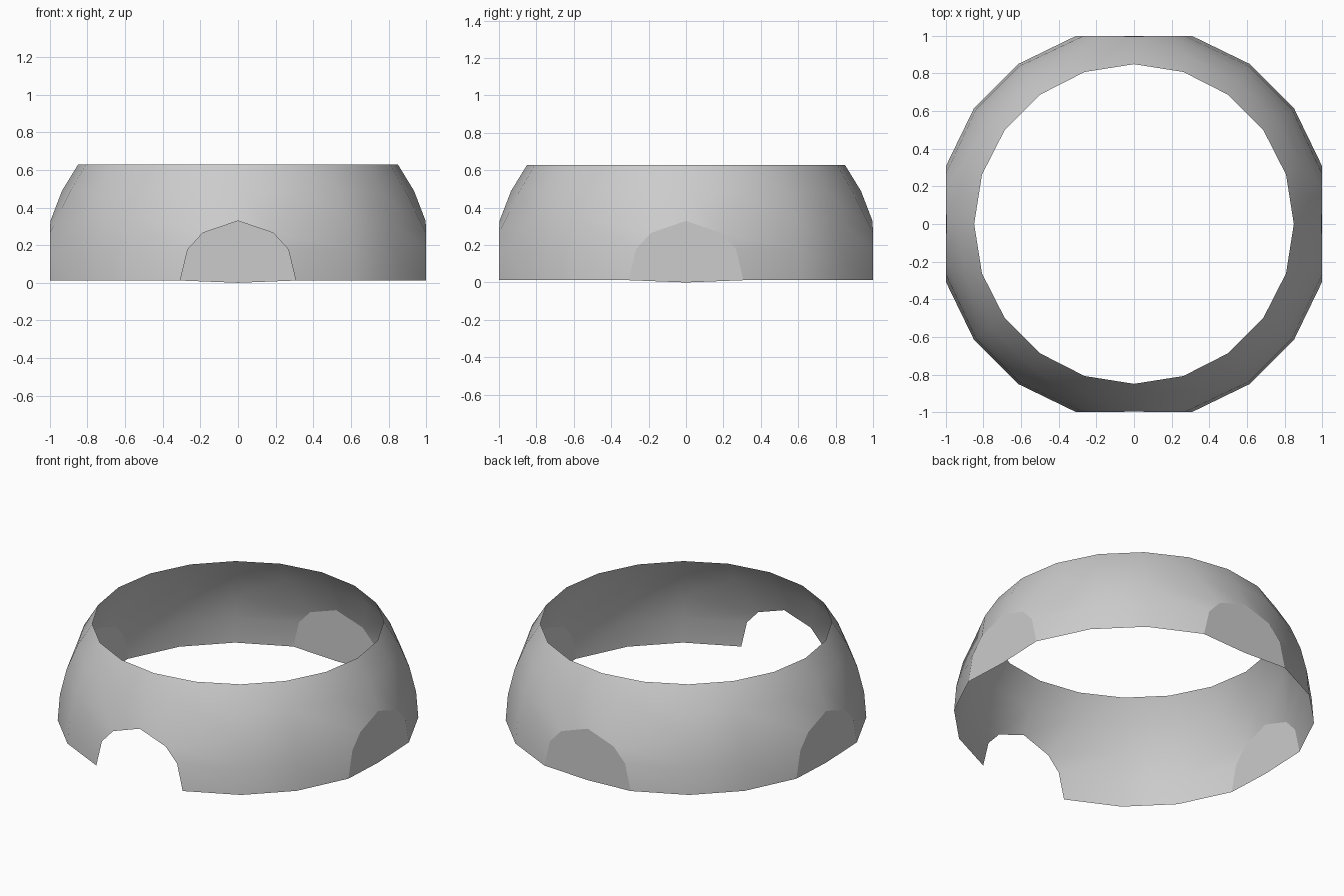
import bpy, bmesh, math
from mathutils import Vector, Matrix

cube = bpy.data.objects.get("Cube")
if cube:
    bpy.data.objects.remove(cube, do_unlink=True)

RADIUS, BASE, STEP = 1.05, 0.012, math.radians(18)
# Half outline of an arch: sideways, distance from centre, height
ARCH = [(0.307, 1.0, 0.0), (0.267, 1.0, 0.166), (0.187, 1.0, 0.253), (0.0, 0.997, 0.317)]

grey = bpy.data.materials.new("light_grey")
grey.diffuse_color = (0.6, 0.6, 0.6, 1)
grey.use_nodes = True
grey.node_tree.nodes["Principled BSDF"].inputs["Base Color"].default_value = (0.6, 0.6, 0.6, 1)


def add_object(name, bm, smooth):
    mesh = bpy.data.meshes.new(name)
    for face in bm.faces:
        face.smooth = smooth
    bm.to_mesh(mesh)
    bm.free()
    mesh.materials.append(grey)
    obj = bpy.data.objects.new(name, mesh)
    obj.location.z = BASE
    bpy.context.collection.objects.link(obj)
    return obj


def on_sphere(turn, rise):
    """Point on the sphere, turned from the front by whole segments."""
    a, e = turn * STEP, rise * STEP / 2
    return Vector((math.sin(a) * math.cos(e), -math.cos(a) * math.cos(e), math.sin(e))) * RADIUS


# Dome band: a slice of a sphere
bm = bmesh.new()
bmesh.ops.create_uvsphere(bm, u_segments=20, v_segments=20, radius=RADIUS)
top = RADIUS * math.sin(2 * STEP)
bmesh.ops.delete(bm, geom=[v for v in bm.verts if not -0.01 < v.co.z < top + 0.01], context="VERTS")


def nearest(point):
    return min(bm.verts, key=lambda v: (v.co - point).length)


# Four arched openings, with the surrounding points drawn into an arch
removed, moved = [], []
for quarter in range(4):
    spin = Matrix.Rotation(quarter * math.pi / 2, 3, "Z")
    removed += [nearest(spin @ on_sphere(0, rise)) for rise in (0, 1)]
    for side in (-1, 1):
        for (x, y, z), (turn, rise) in zip(ARCH, [(1, 0), (1, 1), (1, 2), (0, 2)]):
            moved.append((nearest(spin @ on_sphere(side * turn, rise)), spin @ Vector((side * x, -y, z))))
for vert, place in moved:
    vert.co = place
bmesh.ops.delete(bm, geom=removed, context="VERTS")
add_object("dome_band", bm, True)

# Flat panels closing every opening but the front one
for quarter, name in ((1, "left_panel"), (2, "back_panel"), (3, "right_panel")):
    bm = bmesh.new()
    outline = [(-x, y, z) for x, y, z in ARCH] + ARCH[-2::-1] + [(0, 1.0, -BASE)]
    spin = Matrix.Rotation(quarter * math.pi / 2, 3, "Z")
    bm.faces.new([bm.verts.new(spin @ Vector((x, -y, z))) for x, y, z in outline])
    bmesh.ops.recalc_face_normals(bm, faces=bm.faces)
    bm.normal_update()
    for face in bm.faces:
        if face.normal.dot(spin @ Vector((0, -1, 0))) < 0:
            face.normal_flip()
    add_object(name, bm, False)
